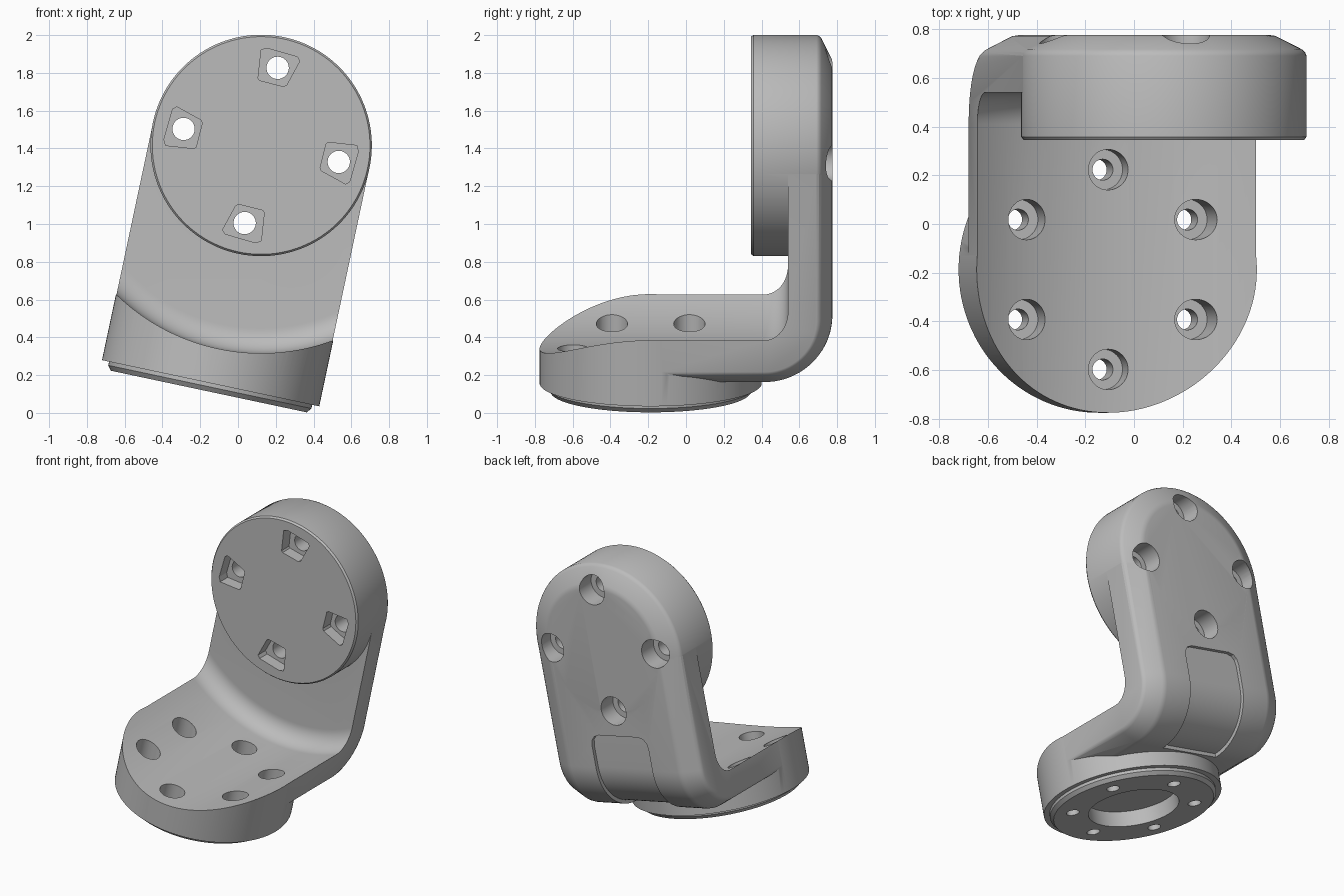
import bpy, bmesh
from math import sin, cos, pi, radians
from mathutils import Matrix, Vector

cube = bpy.data.objects.get("Cube")
if cube:
    bpy.data.objects.remove(cube, do_unlink=True)

TILT = radians(12)
R = 0.585          # half width of the arm and radius of both pads
HUB_Z = 1.287      # height of the upper pad axis
BASE_Y = -0.187    # depth position of the lower pad axis
BACK = 0.775       # rear face
UNDER = 0.1        # underside of the arm
BEND = 0.36        # outer bend radius

grey = bpy.data.materials.new("Matte grey")
grey.use_nodes = True
grey.diffuse_color = (0.5, 0.5, 0.5, 1)
grey.node_tree.nodes["Principled BSDF"].inputs["Base Color"].default_value = (0.5, 0.5, 0.5, 1)


def loft(name, rings):
    """Closed solid through rings of equal point count."""
    bm = bmesh.new()
    loops = [[bm.verts.new(p) for p in ring] for ring in rings]
    n = len(loops[0])
    for a, b in zip(loops, loops[1:]):
        for i in range(n):
            j = (i + 1) % n
            bm.faces.new((a[i], a[j], b[j], b[i]))
    bm.faces.new(loops[0])
    bm.faces.new(loops[-1])
    bmesh.ops.recalc_face_normals(bm, faces=bm.faces)
    mesh = bpy.data.meshes.new(name)
    bm.to_mesh(mesh)
    bm.free()
    obj = bpy.data.objects.new(name, mesh)
    bpy.context.collection.objects.link(obj)
    return obj


def lathe(name, profile, axis, cx, c, n=48):
    """Turn (radius, distance) points about a depth (Y) or upright (Z) axis."""
    rings = []
    for r, d in profile:
        pts = [(r * cos(2 * pi * i / n), r * sin(2 * pi * i / n)) for i in range(n)]
        if axis == "Y":
            rings.append([(cx + a, d, c + b) for a, b in pts])
        else:
            rings.append([(cx + a, c + b, d) for a, b in pts])
    return loft(name, rings)


def combine(target, tool, operation):
    mod = target.modifiers.new("combine", "BOOLEAN")
    mod.operation, mod.solver, mod.object = operation, "EXACT", tool
    bpy.context.view_layer.objects.active = target
    bpy.ops.object.modifier_apply(modifier=mod.name)
    bpy.data.objects.remove(tool, do_unlink=True)


def bend_path(inset, top):
    """Outer bend and rear face, moved inward by inset."""
    r = BEND - inset
    y, z = BACK - BEND, UNDER + BEND
    steps = 20
    arc = [(y + r * sin(pi / 2 * i / steps), z - r * cos(pi / 2 * i / steps))
           for i in range(steps + 1)]
    return arc + [(BACK - inset, top)]


# Softened chamfer shared by the arm and the upper pad: (edge distance, inset)
chamfer = [(0, 0.085), (0.006, 0.071), (0.02, 0.058), (0.115, 0.01), (0.13, 0.003), (0.15, 0)]

# Arm: bent slab with chamfered outer edges
sections = [(-R + e, d) for e, d in chamfer] + [(R - e, d) for e, d in reversed(chamfer)]
rings = []
for x, inset in sections:
    outline = [(BASE_Y, UNDER + inset)] + bend_path(inset, HUB_Z) + [(BASE_Y, HUB_Z)]
    rings.append([(x, y, z) for y, z in outline])
bracket = loft("angle_bracket", rings)

# Lower pad with its locating lip
combine(bracket, lathe("lower_pad", [(0.53, -0.045), (0.55, -0.02), (0.55, 0),
                                     (R + 0.003, 0), (R + 0.003, 0.6)],
                       "Z", 0, BASE_Y, 128), "UNION")

# Swept clearance with a filleted rear corner
fillet = 0.13
clear = [(1.1, -1.5)]
for i in range(13):
    a = pi / 2 * i / 12
    clear.append((1.1 - fillet + fillet * cos(a), 0.54 - fillet + fillet * sin(a)))
combine(bracket, lathe("clearance", clear, "Y", 0, HUB_Z, 256), "DIFFERENCE")

# Upper pad
pad = [(R - 0.009, 0.345), (R + 0.001, 0.358)]
pad += [(R + 0.001 - e, BACK + 0.0005 - d) for e, d in chamfer]
combine(bracket, lathe("upper_pad", pad, "Y", 0, HUB_Z, 128), "UNION")

# Shallow channel around the rear of the bend
channel = []
for x, top in [(0.23, 0.61), (0.222, 0.65), (0.2, 0.677), (0.16, 0.69)]:
    outline = bend_path(-0.05, top) + bend_path(0.025, top)[::-1]
    channel.append([(x, y, z) for y, z in outline])
mirrored = [[(-x, y, z) for x, y, z in ring] for ring in channel]
combine(bracket, loft("channel", mirrored + channel[::-1]), "DIFFERENCE")

# Blind bore under the lower pad
combine(bracket, lathe("bore", [(0.3, -0.2), (0.3, 0.06)], "Z", 0, BASE_Y, 96), "DIFFERENCE")

# Six counterbored holes through the lower pad
for k in range(6):
    a = radians(30 + 60 * k)
    hole = lathe("hole", [(0.043, -0.2), (0.043, 0.08), (0.083, 0.08), (0.083, 0.6)],
                 "Z", 0.41 * cos(a), BASE_Y + 0.41 * sin(a))
    combine(bracket, hole, "DIFFERENCE")

# Four counterbored holes with tapered nut pockets in the upper pad
pocket = [(-0.105, 0.075), (-0.075, 0.09), (0.09, 0.078), (0.107, 0.06),
          (0.065, -0.08), (0.05, -0.09), (-0.08, -0.085), (-0.09, -0.075)]
for k in range(4):
    spin = Matrix.Rotation(k * pi / 2, 2)
    c = spin @ Vector((0, 0.42))
    hole = lathe("hole", [(0.059, 0.2), (0.059, 0.64), (0.1, 0.64), (0.1, 0.9)],
                 "Y", c.x, HUB_Z + c.y)
    combine(bracket, hole, "DIFFERENCE")
    pts = [c + spin @ Vector(p) for p in pocket]
    nut = loft("pocket", [[(p.x, y, HUB_Z + p.y) for p in pts] for y in (0.2, 0.43)])
    combine(bracket, nut, "DIFFERENCE")

# Lean the finished part sideways and place it
bracket.data.transform(Matrix.Translation((-0.145, 0, 0.157)) @ Matrix.Rotation(TILT, 4, "Y"))
bracket.data.materials.clear()
bracket.data.materials.append(grey)
bpy.ops.object.select_all(action="DESELECT")
bracket.select_set(True)
bpy.context.view_layer.objects.active = bracket
bpy.ops.object.shade_smooth_by_angle(angle=radians(25))
